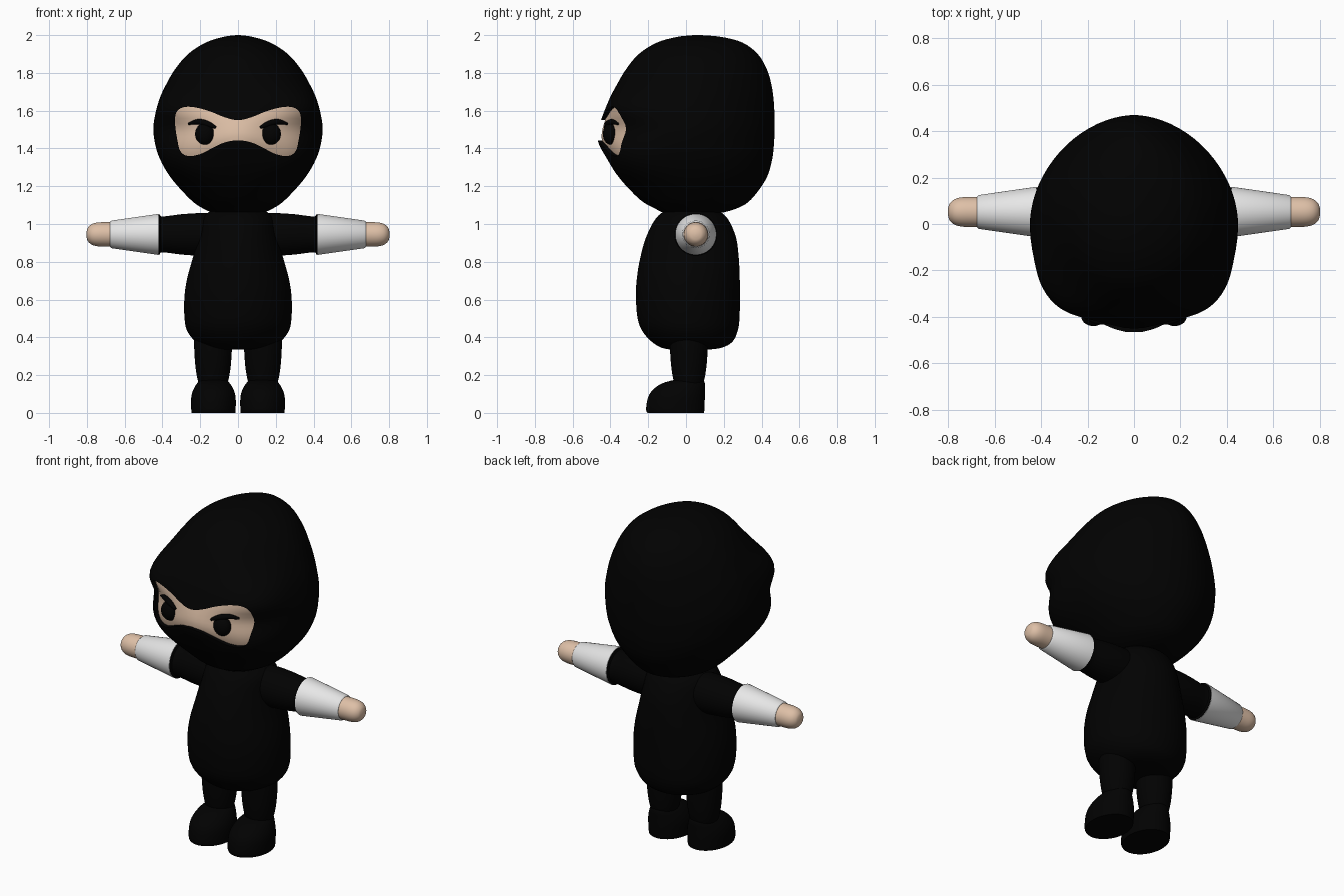
import bpy, bmesh, math
from mathutils import Matrix

cube = bpy.data.objects.get("Cube")
if cube:
    bpy.data.objects.remove(cube, do_unlink=True)


def material(name, rgb):
    m = bpy.data.materials.new(name)
    m.use_nodes = True
    color = (*rgb, 1.0)
    m.diffuse_color = color
    bsdf = next(n for n in m.node_tree.nodes if n.type == "BSDF_PRINCIPLED")
    bsdf.inputs["Base Color"].default_value = color
    bsdf.inputs["Roughness"].default_value = 0.8
    return m


BLACK = material("black cloth", (0.0005, 0.0005, 0.0005))
SKIN = material("skin", (0.73, 0.525, 0.385))
WHITE = material("white wrap", (0.8, 0.8, 0.8))


def smooth_path(points, steps, closed=False):
    """Catmull-Rom samples through points of any dimension."""
    n, out = len(points), []
    for i in range(n if closed else n - 1):
        def pick(k):
            return points[k % n] if closed else points[min(max(k, 0), n - 1)]
        p0, p1, p2, p3 = (pick(i + k) for k in (-1, 0, 1, 2))
        for s in range(steps):
            t = s / steps
            out.append(tuple(
                b + 0.5 * t * (c - a + t * (2*a - 5*b + 4*c - d + t * (3*(b - c) + d - a)))
                for a, b, c, d in zip(p0, p1, p2, p3)))
    return out if closed else out + [points[-1]]


def activate(obj):
    bpy.ops.object.select_all(action="DESELECT")
    obj.select_set(True)
    bpy.context.view_layer.objects.active = obj


def finish(obj, mat, angle=40):
    obj.data.materials.clear()
    obj.data.materials.append(mat)
    activate(obj)
    bpy.ops.object.shade_smooth_by_angle(angle=math.radians(angle))
    return obj


def skin_rings(name, loops):
    """Closed mesh bridging equal-length loops of points."""
    bm = bmesh.new()
    rows = [[bm.verts.new(p) for p in loop] for loop in loops]
    for a, b in zip(rows, rows[1:]):
        for i in range(len(a)):
            j = (i + 1) % len(a)
            bm.faces.new((a[i], a[j], b[j], b[i]))
    bm.faces.new(rows[0])
    bm.faces.new(rows[-1])
    bmesh.ops.recalc_face_normals(bm, faces=bm.faces)
    mesh = bpy.data.meshes.new(name)
    bm.to_mesh(mesh)
    bm.free()
    obj = bpy.data.objects.new(name, mesh)
    bpy.context.collection.objects.link(obj)
    return obj


def oval(w, front, back, z, seg, front_power=2.0, back_power=2.0, bump=0.0):
    """Oval section; the powers square off or sharpen it, bump adds a front ridge."""
    mid, depth, loop = (front + back) / 2, (back - front) / 2, []
    for i in range(seg):
        a = 2 * math.pi * (i + 0.5) / seg
        c, s = math.cos(a), math.sin(a)
        e = 2 / (front_power if s < 0 else back_power)
        x = w * math.copysign(abs(c) ** e, c)
        if s < 0:
            y = mid - (depth - bump) * abs(s) ** e
            y -= bump * math.exp(-(x / 0.15) ** 2)
        else:
            y = mid + depth * s ** e
        loop.append((x, y, z))
    return loop


def loft(name, profile, mat, steps=4, seg=40, at=(0, 0, 0), turn=0):
    """Profile rows are height, half width, front y, back y."""
    rows = smooth_path(profile, steps)
    obj = skin_rings(name, [oval(w, f, b, z, seg) for z, w, f, b in rows])
    obj.data.transform(Matrix.Translation(at) @ Matrix.Rotation(turn, 4, "Y"))
    return finish(obj, mat)


def round_rows(rows):
    return [(z, r, -r, r) for z, r in rows]


def bell(z, centre, width):
    return math.exp(-((z - centre) / width) ** 2)


# Head: hood and the skin just beneath it
HEAD = [(1.045, .02, 0, .06), (1.058, .125, -.11, .18), (1.085, .19, -.17, .275),
        (1.13, .252, -.245, .345), (1.24, .352, -.35, .425), (1.345, .414, -.42, .457),
        (1.44, .442, -.468, .467), (1.53, .447, -.458, .47), (1.65, .42, -.412, .465),
        (1.74, .38, -.365, .452), (1.82, .333, -.317, .428), (1.9, .264, -.25, .38),
        (1.96, .172, -.155, .3), (1.99, .08, -.05, .19), (2.0, .01, .04, .08)]


def head_shape(name, inset):
    loops = []
    for z, w, f, b in smooth_path(HEAD, 4):
        if w - inset < 0.01:
            continue
        # Fuller brow and cheeks above and below the eye opening
        brow = bell(z, 1.63, 0.08 if z < 1.63 else 0.11)
        front_power = 2.05 + 1.4 * brow + 0.9 * bell(z, 1.33, 0.11)
        back_power = 1.92 - 0.2 * bell(z, 1.75, 0.25)
        bump = 0.032 * bell(z, 1.46, 0.14)
        loops.append(oval(w - inset, f + inset, b - inset, z, 72,
                          front_power, back_power, bump))
    return skin_rings(name, loops)


hood = head_shape("hood", 0)
face = head_shape("face", 0.022)

# Eye opening outline, mirrored across the middle
half = [(0, 1.55), (.07, 1.565), (.15, 1.597), (.23, 1.618), (.29, 1.618), (.327, 1.59),
        (.333, 1.53), (.322, 1.45), (.305, 1.385), (.265, 1.36), (.2, 1.37),
        (.13, 1.405), (.07, 1.432), (0, 1.443)]
outline = smooth_path(half + [(-x, z) for x, z in half[-2:0:-1]], 4, closed=True)
cutter = skin_rings("opening_cutter",
                    [[(x, y, z) for x, z in outline] for y in (-0.7, -0.2)])
cutter.hide_render = True
for obj, op, mat in ((hood, "DIFFERENCE", BLACK), (face, "INTERSECT", SKIN)):
    mod = obj.modifiers.new("opening", "BOOLEAN")
    mod.operation, mod.solver, mod.object = op, "EXACT", cutter
    activate(obj)
    bpy.ops.object.modifier_apply(modifier=mod.name)
    finish(obj, mat)
bpy.data.objects.remove(cutter, do_unlink=True)

# Torso
loft("torso", [(.335, .1, -.08, .12), (.345, .165, -.13, .19), (.375, .222, -.18, .245),
               (.43, .268, -.23, .273), (.5, .284, -.257, .284), (.62, .284, -.266, .286),
               (.72, .268, -.26, .285), (.82, .24, -.243, .28), (.93, .212, -.212, .265),
               (1.03, .188, -.16, .22), (1.08, .13, -.1, .16)], BLACK)

BROW = [(.262, -.36, 1.53, .4), (.215, -.39, 1.541, 1), (.165, -.414, 1.532, 1.1),
        (.118, -.427, 1.511, .5)]

for side, sx in (("left", 1), ("right", -1)):
    # Arm, wrap and hand run outward along x; the sleeve fills the wrap's open end
    shoulder, turn = (0, .052, .945), sx * math.pi / 2
    loft(side + "_sleeve", round_rows([(.1, .11), (.2, .113), (.3, .107), (.4, .095),
                                       (.415, .107), (.43, .1)]),
         BLACK, at=shoulder, turn=turn)
    loft(side + "_wrist_wrap", round_rows([(.42, .109), (.67, .073), (.678, .066)]),
         WHITE, steps=1, at=shoulder, turn=turn)
    loft(side + "_hand", round_rows([(.66, .065), (.7, .065), (.745, .063), (.775, .054),
                                     (.794, .037), (.801, .018), (.803, .003)]),
         SKIN, at=shoulder, turn=turn)

    # Leg and boot
    loft(side + "_leg", round_rows([(.14, .07), (.18, .083), (.25, .094), (.34, .1), (.42, .1)]),
         BLACK, at=(sx * .132, .015, 0))
    loft(side + "_boot", [(0, .116, -.205, .095), (.02, .118, -.212, .098),
                          (.08, .118, -.202, .1), (.12, .108, -.178, .1),
                          (.155, .088, -.13, .1), (.175, .065, -.06, .09),
                          (.18, .03, -.02, .05)], BLACK, steps=3, at=(sx * .13, 0, 0))

    # Eye
    bpy.ops.mesh.primitive_uv_sphere_add(segments=28, ring_count=16, radius=1)
    eye = bpy.context.object
    eye.name = side + "_eye"
    eye.data.transform(Matrix.Translation((sx * .175, -.4, 1.477))
                       @ Matrix.Diagonal((.052, .04, .057, 1)))
    finish(eye, BLACK)

    # Tapered brow
    curve = bpy.data.curves.new(side + "_brow", "CURVE")
    curve.dimensions, curve.bevel_depth, curve.use_fill_caps = "3D", 0.014, True
    path = smooth_path(BROW, 5)
    spline = curve.splines.new("POLY")
    spline.points.add(len(path) - 1)
    for point, (x, y, z, r) in zip(spline.points, path):
        point.co, point.radius = (sx * x, y, z, 1), r
    brow = bpy.data.objects.new(side + "_brow", curve)
    bpy.context.collection.objects.link(brow)
    activate(brow)
    bpy.ops.object.convert(target="MESH")
    finish(bpy.context.object, BLACK)
